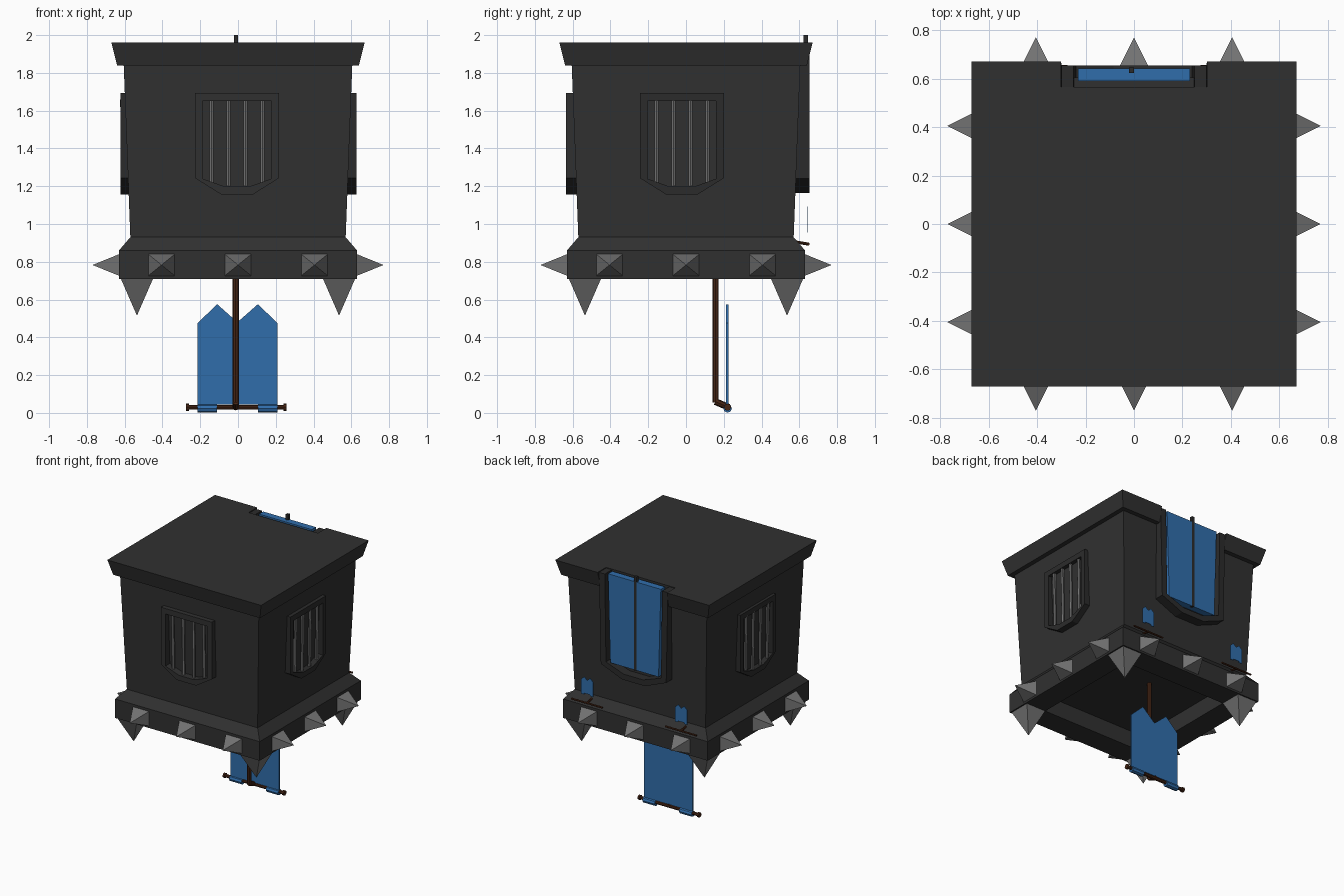
import bpy, bmesh, math
from mathutils import Vector, Matrix

if "Cube" in bpy.data.objects:
    bpy.data.objects.remove(bpy.data.objects["Cube"])


def mat(name, rgb):
    m = bpy.data.materials.new(name)
    m.diffuse_color = (*rgb, 1)
    m.use_nodes = True
    m.node_tree.nodes["Principled BSDF"].inputs["Base Color"].default_value = m.diffuse_color
    return m


DARK = mat("dark stone", (0.030, 0.030, 0.030))
FRAME = mat("frame black", (0.024, 0.024, 0.024))
STEEL = mat("grey steel", (0.17, 0.17, 0.17))
BLUE = mat("banner blue", (0.030, 0.155, 0.41))
WOOD = mat("brown wood", (0.060, 0.018, 0.007))


def finish(name, bm, material, matrix=None):
    if matrix:
        bm.transform(matrix)
    bmesh.ops.recalc_face_normals(bm, faces=bm.faces)
    me = bpy.data.meshes.new(name)
    bm.to_mesh(me)
    bm.free()
    me.materials.append(material)
    ob = bpy.data.objects.new(name, me)
    bpy.context.collection.objects.link(ob)
    return ob


def loft(name, rings, material):
    """Stack of square rings (half width, z), capped at both ends."""
    bm = bmesh.new()
    loops = [[bm.verts.new((sx * h, sy * h, z)) for sx, sy in
              ((-1, -1), (1, -1), (1, 1), (-1, 1))] for h, z in rings]
    for a, b in zip(loops, loops[1:]):
        for i in range(4):
            j = (i + 1) % 4
            bm.faces.new((a[i], a[j], b[j], b[i]))
    bm.faces.new(loops[0])
    bm.faces.new(loops[-1])
    return finish(name, bm, material)


def prism(name, pts, y0, y1, material, matrix=None):
    """Outline in x,z extruded along y."""
    bm = bmesh.new()
    f = bm.faces.new([bm.verts.new((x, y0, z)) for x, z in pts])
    r = bmesh.ops.extrude_face_region(bm, geom=[f])
    vs = [v for v in r["geom"] if isinstance(v, bmesh.types.BMVert)]
    bmesh.ops.translate(bm, verts=vs, vec=(0, y1 - y0, 0))
    bmesh.ops.triangulate(bm, faces=[f for f in bm.faces if len(f.verts) > 4])
    return finish(name, bm, material, matrix)


def ring_frame(name, outer, inner, y0, y1, material, matrix=None):
    """Closed frame between two outlines with equal point counts."""
    bm = bmesh.new()
    L = [[bm.verts.new((x, y, z)) for x, z in pts] for pts, y in
         ((outer, y0), (inner, y0), (inner, y1), (outer, y1))]
    n = len(outer)
    for k in range(4):
        a, b = L[k], L[(k + 1) % 4]
        for i in range(n):
            j = (i + 1) % n
            bm.faces.new((a[i], a[j], b[j], b[i]))
    return finish(name, bm, material, matrix)


def rod(name, a, b, r, material, matrix=None, sides=8):
    a, b = Vector(a), Vector(b)
    d = b - a
    bm = bmesh.new()
    m = Matrix.Translation((a + b) / 2) @ d.to_track_quat('Z', 'Y').to_matrix().to_4x4()
    bmesh.ops.create_cone(bm, cap_ends=True, segments=sides, radius1=r,
                          radius2=r, depth=d.length, matrix=m)
    return finish(name, bm, material, matrix)


def spike(name, w, h, length, matrix):
    """Four-sided pyramid pointing along -y."""
    bm = bmesh.new()
    base = [bm.verts.new((x * w, 0, z * h)) for x, z in ((-1, -1), (1, -1), (1, 1), (-1, 1))]
    tip = bm.verts.new((0, -length, 0))
    bm.faces.new(base)
    for i in range(4):
        bm.faces.new((base[i], base[(i + 1) % 4], tip))
    return finish(name, bm, STEEL, matrix)


def turn(deg):
    return Matrix.Rotation(math.radians(deg), 4, 'Z')


# main block: base rim with recess below, tapered body, flared roof slab
loft("base_rim", [(.45, .84), (.45, .71), (.63, .71), (.63, .86), (.57, .93)], DARK)
loft("body", [(.57, .93), (.605, 1.84)], DARK)
roof = loft("roof_slab", [(.64, 1.84), (.67, 1.96)], DARK)

# notch in the roof for the back banner
cutter = prism("roof_notch_cutter", [(-.29, 1.8), (.29, 1.8), (.305, 2), (-.305, 2)], .565, .8, DARK)
cutter.hide_render = True
cutter.hide_viewport = True
mod = roof.modifiers.new("notch", 'BOOLEAN')
mod.operation = 'DIFFERENCE'
mod.solver = 'EXACT'
mod.object = cutter

# rim spikes on all four sides, corner spikes below
for q in range(4):
    for x in (-.405, 0, .405):
        spike("rim_spike", .07, .057, .14, turn(90 * q) @ Matrix.Translation((x, -.63, .783)))
    spike("corner_spike", .085, .085, .195, turn(90 * q) @ Matrix.Translation((.535, .535, .71))
          @ Matrix.Rotation(math.radians(90), 4, 'X'))

# barred windows: front, right, left
outer = [(-.222, 1.693), (-.222, 1.243), (-.085, 1.157), (.085, 1.157), (.222, 1.243), (.222, 1.693)]
inner = [(-.182, 1.65), (-.182, 1.24), (-.065, 1.198), (.065, 1.198), (.182, 1.24), (.182, 1.65)]
for side, deg, dx, d in (("front", 0, -.005, .636), ("right", 90, -.022, .628), ("left", -90, .01, .622)):
    m = turn(deg) @ Matrix.Translation((dx, 0, 0))
    ring_frame(side + "_window_frame", outer, inner, -d, -.565, FRAME if deg else DARK, m)
    for x in (-.135, -.045, .045, .135):
        low = 1.2 if abs(x) < .1 else 1.22
        rod(side + "_window_bar", (x, -.605, low), (x, -.612, 1.66), .012, STEEL, m, 6)

# back banner in its frame
u = [(-.3, 1.955), (-.285, 1.24), (-.1, 1.165), (.1, 1.165), (.285, 1.24), (.3, 1.955),
     (.25, 1.955), (.24, 1.265), (.085, 1.21), (-.085, 1.21), (-.24, 1.265), (-.25, 1.955)]
prism("back_banner_frame", u, .563, .654, FRAME)
prism("back_banner_cloth", [(-.23, 1.958), (-.21, 1.262), (.21, 1.262), (.23, 1.958)], .59, .642, BLUE)
prism("back_banner_post", [(-.02, 1.26), (0, 1.26), (0, 2), (-.02, 2)], .622, .646, FRAME)

# hanging banner under the block, twin points upward
cloth = [(-.215, .005), (-.11, .005), (-.11, .045), (.105, .045), (.105, .005), (.21, .005),
         (.21, .475), (.105, .575), (-.003, .48), (-.11, .575), (-.215, .475)]
prism("hanging_banner_cloth", cloth, .212, .225, BLUE)
for a, b in ((-.215, -.11), (.105, .21)):
    rod("hanging_banner_loop", (a, .22, .024), (b, .22, .024), .023, BLUE)
rod("hanging_crossbar", (-.27, .22, .03), (.25, .22, .03), .013, WOOD)
for x in (-.268, .248):
    rod("crossbar_knob", (x - .008, .22, .03), (x + .008, .22, .03), .019, WOOD)
rod("hanging_pole", (-.012, .157, .055), (-.012, .157, .84), .016, WOOD)
rod("hanging_pole_hook", (-.012, .155, .06), (-.012, .225, .03), .018, WOOD)

# two small back banners with their bars
k = .245
for s in (-1, 1):
    X = .41 * s
    prism("small_banner_cloth", [(X + x * k, .953 + z * k) for x, z in cloth], .642, .647, BLUE)
    rod("small_crossbar", (X - .135, .648, .893), (X + .135, .648, .893), .007, WOOD)
    rod("small_bar_hook", (X, .58, .905), (X, .65, .893), .008, WOOD)
